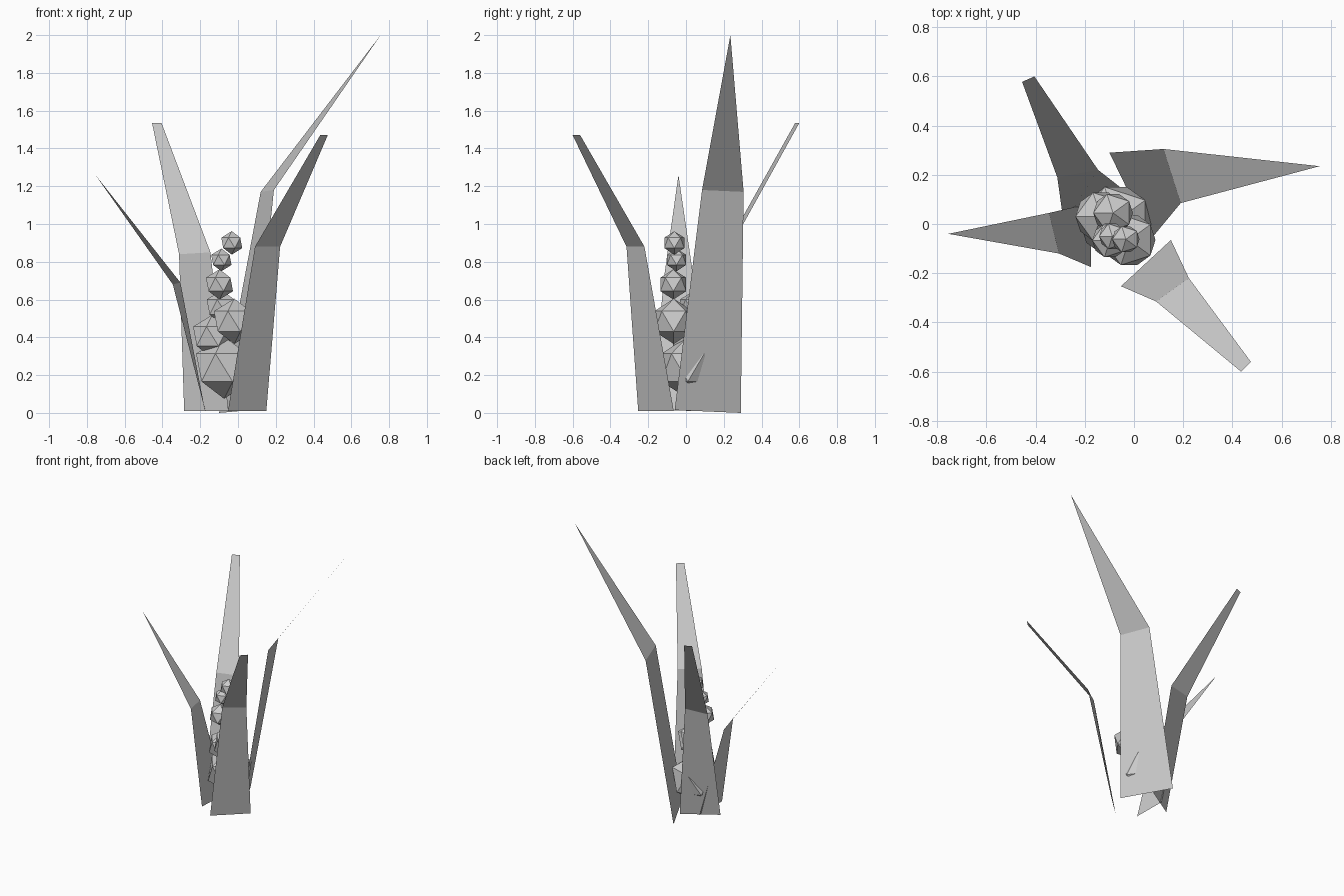
import bpy
import bmesh
from mathutils import Matrix, Vector
from math import pi

cube = bpy.data.objects.get("Cube")
if cube:
    bpy.data.objects.remove(cube, do_unlink=True)

# One flat colour for the whole plant
grey = bpy.data.materials.new("light_grey")
grey.use_nodes = True
colour = (0.6, 0.6, 0.6, 1)
grey.diffuse_color = colour
grey.node_tree.nodes["Principled BSDF"].inputs["Base Color"].default_value = colour


def finish(name, bm):
    mesh = bpy.data.meshes.new(name)
    bm.to_mesh(mesh)
    bm.free()
    mesh.materials.append(grey)
    bpy.context.collection.objects.link(bpy.data.objects.new(name, mesh))


def leaf(name, base, bend, tip):
    """Thin folded blade: a lower panel and a leaning upper panel."""
    bm = bmesh.new()
    rows = [[bm.verts.new(p) for p in row] for row in (base, bend, tip)]
    for low, high in zip(rows, rows[1:]):
        bm.faces.new(low + high[::-1])
    finish(name, bm)


def berry(name, centre, radius):
    """Twenty-sided berry, standing on a point."""
    bm = bmesh.new()
    place = Matrix.Translation(Vector(centre)) @ Matrix.Rotation(pi, 4, "Z")
    bmesh.ops.create_icosphere(bm, subdivisions=1, radius=radius, matrix=place)
    finish(name, bm)


# Leaves around the stalk
leaf("tall_left_leaf",
     [(-0.10, 0.29, 0.0), (0.07, -0.06, 0.015)],
     [(0.12, 0.305, 1.17), (0.19, 0.085, 1.18)],
     [(0.755, 0.235, 2.0)])
leaf("front_leaf",
     [(0.15, -0.065, 0.01), (-0.053, -0.253, 0.01)],
     [(0.223, -0.22, 0.88), (0.09, -0.315, 0.88)],
     [(0.475, -0.56, 1.47), (0.435, -0.60, 1.47)])
leaf("back_leaf",
     [(-0.285, 0.0, 0.01), (-0.05, 0.145, 0.01)],
     [(-0.312, 0.19, 0.84), (-0.146, 0.22, 0.85)],
     [(-0.455, 0.578, 1.535), (-0.405, 0.60, 1.535)])
leaf("short_right_leaf",
     [(-0.175, -0.175, 0.015), (-0.172, 0.085, 0.01)],
     [(-0.305, -0.12, 0.69), (-0.345, 0.045, 0.68)],
     [(-0.755, -0.04, 1.26)])

# Stacked berries, shrinking upwards
berries = [
    ((-0.074, 0.01, 0.24), 0.165),
    ((-0.135, 0.03, 0.405), 0.115),
    ((-0.02, -0.065, 0.485), 0.12),
    ((-0.085, 0.045, 0.56), 0.09),
    ((-0.098, -0.067, 0.68), 0.08),
    ((-0.088, -0.05, 0.81), 0.06),
    ((-0.033, -0.062, 0.90), 0.062),
]
for i, (centre, radius) in enumerate(berries, 1):
    berry(f"berry_{i}", centre, radius)
